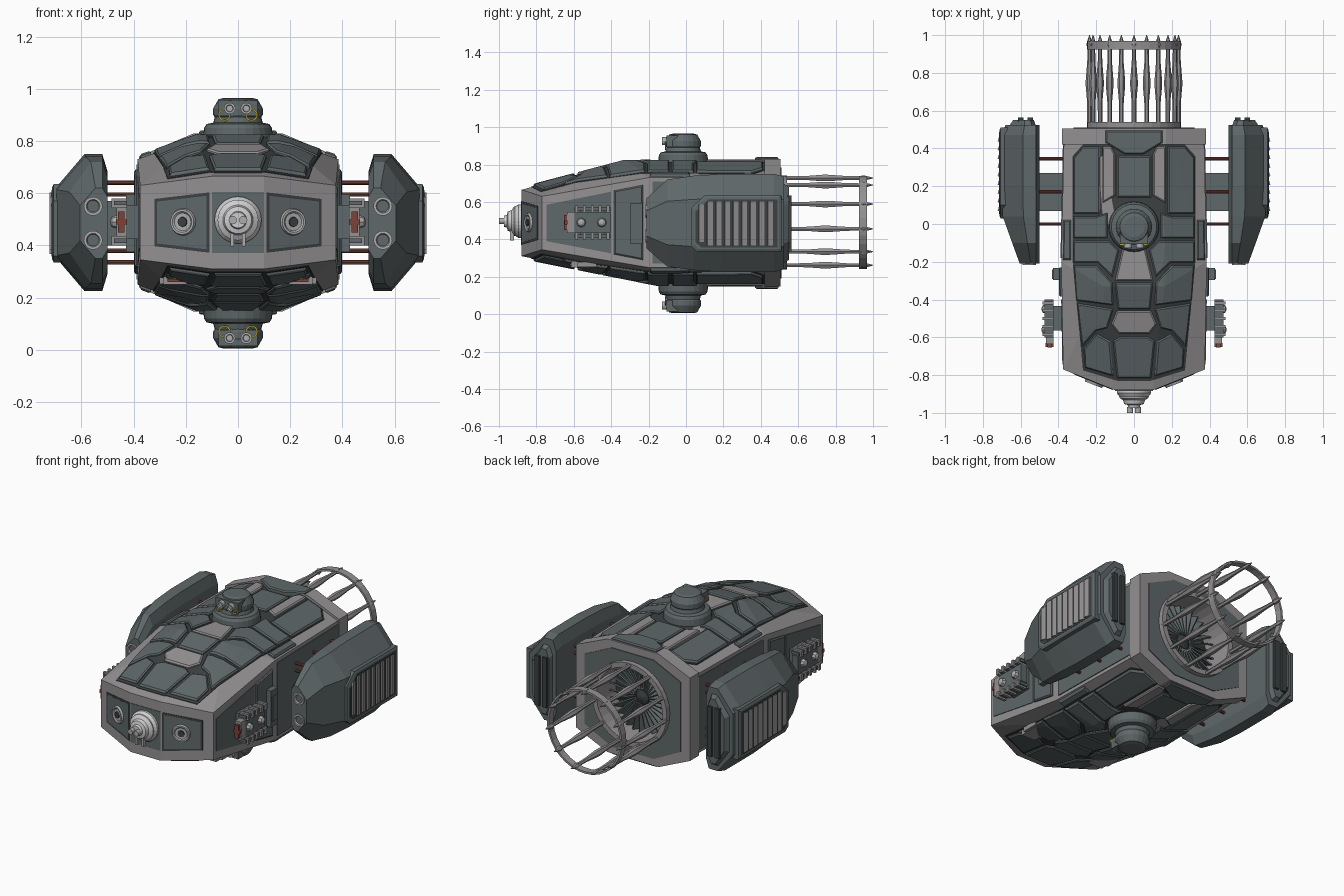
import bpy, bmesh, math
from mathutils import Vector, Matrix
from mathutils.bvhtree import BVHTree

if "Cube" in bpy.data.objects:
    bpy.data.objects.remove(bpy.data.objects["Cube"])

def material(name, rgb):
    m = bpy.data.materials.new(name)
    m.diffuse_color = (*rgb, 1)
    m.use_nodes = True
    m.node_tree.nodes["Principled BSDF"].inputs["Base Color"].default_value = m.diffuse_color
    return m

FRAME = material("frame_grey", (.30, .285, .29))
SLATE = material("slate_panel", (.115, .138, .143))
DARK = material("groove_dark", (.045, .052, .053))
STEEL = material("light_steel", (.42, .42, .42))
SILVER = material("silver", (.62, .62, .62))
RUST = material("rust_red", (.20, .055, .04))
YELLOW = material("yellow", (.55, .45, .03))

def finish(bm, name, mat, mirror=False, recalc=True):
    if recalc:
        bmesh.ops.recalc_face_normals(bm, faces=bm.faces[:])
    if mirror:
        new = bmesh.ops.duplicate(bm, geom=bm.verts[:] + bm.edges[:] + bm.faces[:])["geom"]
        for v in new:
            if isinstance(v, bmesh.types.BMVert):
                v.co.x *= -1
        bmesh.ops.reverse_faces(bm, faces=[f for f in new if isinstance(f, bmesh.types.BMFace)])
    me = bpy.data.meshes.new(name)
    bm.to_mesh(me)
    bm.free()
    me.materials.append(mat)
    ob = bpy.data.objects.new(name, me)
    bpy.context.collection.objects.link(ob)
    return ob

def boxes(name, items, mat, mirror=False):
    """items: (centre, size, optional z rotation)"""
    bm = bmesh.new()
    for c, s, *r in items:
        bmesh.ops.create_cube(bm, size=1, matrix=Matrix.Translation(c) @ Matrix.Rotation(r[0] if r else 0, 4, 'Z') @ Matrix.Diagonal((*s, 1)))
    return finish(bm, name, mat, mirror)

def lathe(name, prof, mat, places, d=(0, 0, 1), seg=24, closed=False, mirror=False):
    """Turn (radius, height) profile about direction d at each place."""
    bm = bmesh.new()
    rot = Vector(d).to_track_quat('Z', 'Y')
    for p in places:
        rings = [[bm.verts.new(Vector(p) + rot @ Vector((r * math.cos(a), r * math.sin(a), h)))
                  for a in (2 * math.pi * i / seg for i in range(seg))] for r, h in prof]
        n = len(rings)
        for k in range(n if closed else n - 1):
            A, B = rings[k], rings[(k + 1) % n]
            for i in range(seg):
                j = (i + 1) % seg
                bm.faces.new((A[i], A[j], B[j], B[i]))
        if not closed:
            bm.faces.new(rings[0])
            bm.faces.new(rings[-1])
    return finish(bm, name, mat, mirror)

def loft(name, secs, mat, mirror=False):
    bm = bmesh.new()
    rings = [[bm.verts.new(p) for p in s] for s in secs]
    for A, B in zip(rings, rings[1:]):
        for i in range(len(A)):
            j = (i + 1) % len(A)
            bm.faces.new((A[i], A[j], B[j], B[i]))
    bm.faces.new(rings[0])
    bm.faces.new(rings[-1])
    return finish(bm, name, mat, mirror)

# Main hull, a faceted wedge
half = [(.1, -.88, .665), (.1, -.88, .31), (.375, -.77, .63), (.375, -.77, .345), (.385, -.2, .73), (.385, -.2, .25),
        (.16, -.33, .81), (.16, -.15, .165), (.37, .5, .73), (.37, .5, .25), (.16, .5, .81), (.16, .5, .165)]
bm = bmesh.new()
for x, y, z in half:
    bm.verts.new((x, y, z))
    bm.verts.new((-x, y, z))
bmesh.ops.convex_hull(bm, input=bm.verts[:])
bmesh.ops.dissolve_limit(bm, angle_limit=.01, verts=bm.verts[:], edges=bm.edges[:])
bm.normal_update()
bvh = BVHTree.FromBMesh(bm)
hull_edges = [(e.verts[0].co.copy(), e.verts[1].co - e.verts[0].co) for e in bm.edges]
hull = finish(bm, "hull", FRAME)

def plate(name, pts, d, t, mat, mirror=True):
    """Armour plate: flat outline projected along d on to the hull, then thickened."""
    d = Vector(d)
    a = max(range(3), key=lambda i: abs(d[i]))
    u, v = [i for i in range(3) if i != a]
    bm = bmesh.new()
    vs = []
    for p in pts:
        co = Vector((0, 0, 0))
        co[a], co[u], co[v] = d[a] * 3, p[0], p[1]
        vs.append(bm.verts.new(co))
    bm.faces.new(vs)
    for co, ed in hull_edges:
        n = ed.cross(d)
        if n.length > 1e-3:
            bmesh.ops.bisect_plane(bm, geom=bm.verts[:] + bm.edges[:] + bm.faces[:], dist=1e-5, plane_co=co, plane_no=n)
    for w in bm.verts:
        w.co = bvh.ray_cast(w.co, -d)[0] or bvh.find_nearest(w.co)[0]
    bmesh.ops.dissolve_limit(bm, angle_limit=.02, verts=bm.verts[:], edges=bm.edges[:])
    bm.normal_update()
    if sum((f.normal * f.calc_area() for f in bm.faces), Vector()).dot(d) < 0:
        bmesh.ops.reverse_faces(bm, faces=bm.faces[:])
    ext = bmesh.ops.extrude_face_region(bm, geom=bm.faces[:])["geom"]
    for w in ext:
        if isinstance(w, bmesh.types.BMVert):
            w.co += d * t
    top = [f for f in ext if isinstance(f, bmesh.types.BMFace)]
    bm.normal_update()
    if t > .006:
        bmesh.ops.inset_region(bm, faces=top, thickness=.007, depth=.006, use_even_offset=True)
    return finish(bm, name, mat, mirror, recalc=False)

# Roof and belly armour
field = [(.09, -.83), (.27, -.775), (.325, -.2), (.325, .36), (.27, .42), (-.27, .42),
         (-.325, .36), (-.325, -.2), (-.27, -.775), (-.09, -.83)]
side_panels = [
    [(.11, -.805), (.26, -.76), (.265, -.66), (.2, -.58), (.125, -.62)],
    [(.14, -.55), (.2, -.565), (.275, -.65), (.3, -.42), (.11, -.45)],
    [(.11, -.43), (.305, -.405), (.318, -.22), (.2, -.22), (.115, -.31)],
    [(.08, -.14), (.115, -.28), (.19, -.205), (.32, -.205), (.32, -.09), (.13, -.09)],
    [(.14, -.075), (.32, -.075), (.32, .04), (.2, .04), (.14, .06)],
    [(.18, .055), (.32, .055), (.32, .35), (.27, .41), (.18, .41)],
    [(.333, -.19), (.375, -.19), (.372, .02), (.333, .02)]]
strip = [(.1, .15), (.168, .11), (.168, .41), (.12, .41), (.1, .37)]
def sym(pts):
    return pts + [(-x, y) for x, y in reversed(pts)]
centre = [("nose_panel", [(.09, -.815), (.11, -.62), (.07, -.595)], SLATE),
          ("window_panel", [(.08, -.58), (.12, -.53), (.09, -.46)], FRAME),
          ("middle_panel", [(.085, -.45), (.1, -.31)], SLATE),
          ("collar_panel", [(.1, -.3), (.06, -.13)], FRAME),
          ("spine_panel", [(.09, .14), (.09, .36)], SLATE),
          ("tail_panel", [(.05, .37), (.15, .43), (.15, .495)], SLATE)]
for tag, d in (("roof", (0, 0, 1)), ("belly", (0, 0, -1))):
    plate(tag + "_grooves", field, d, .003, DARK, False)
    for i, p in enumerate(side_panels):
        plate(f"{tag}_side_panel_{i}", p, d, .009, SLATE)
    plate(tag + "_strip", strip, d, .012, FRAME)
    for nm, p, m in centre:
        if tag == "belly" and nm in ("window_panel", "collar_panel"):
            m = SLATE
        plate(f"{tag}_{nm}", sym(p), d, .024 if nm == "tail_panel" else .009, m, False)

# Flank and front panels
plate("flank_front_panel", [(-.745, .585), (-.4, .655), (-.4, .325), (-.745, .39)], (1, 0, 0), .004, SLATE)
plate("flank_mid_panel", [(-.385, .66), (-.23, .69), (-.23, .29), (-.385, .32)], (1, 0, 0), .008, SLATE)
plate("flank_rear_panel", [(-.18, .71), (.42, .71), (.42, .27), (-.18, .27)], (1, 0, 0), .005, SLATE)
plate("front_bay", [(.11, .603), (.32, .578), (.32, .397), (.11, .372)], (0, -1, 0), .003, DARK)
plate("front_bay_plate", [(.12, .59), (.31, .568), (.31, .407), (.12, .385)], (0, -1, 0), .004, SLATE)
plate("front_centre_plate", sym([(.1, .605), (.1, .37)]), (0, -1, 0), .003, SLATE, False)
lathe("front_lamp", [(.052, 0), (.048, .012), (.04, .012), (.034, .006)], STEEL, [(.21, -.84, .49)], (.36, -.93, 0), mirror=True)
lathe("front_lamp_eye", [(.02, 0), (.018, .012)], DARK, [(.21, -.84, .49)], (.36, -.93, 0), 16, mirror=True)

# Nose gun
lathe("nose_ball", [(.09, 0), (.09, .018), (.078, .035), (.078, .042), (.058, .055), (.052, .075), (.034, .08), (.03, .095)],
      SILVER, [(0, -.878, .497)], (0, -1, 0), 28)
lathe("nose_barrels", [(.012, 0), (.012, .03), (.016, .03), (.016, .06)], STEEL, [(.02, -.94, .497), (-.02, -.94, .497)], (0, -1, 0), 12)
boxes("nose_struts", [((.022, -.93, .45), (.014, .02, .11))], STEEL, True)

# Rear frame, with the engine well cut through it
def octagon(y, w, za, zb, wt, z0, z1):
    return [(w, y, za), (w, y, zb), (wt, y, z1), (-wt, y, z1), (-w, y, zb), (-w, y, za), (-wt, y, z0), (-wt, y, z0 + 0)][:7] + [(wt, y, z0)]
rear = loft("rear_frame", [octagon(y, .38, .24, .74, .17, .147, .829) for y in (.42, .505)], FRAME)
back = loft("back_plate", [octagon(y, .32, .28, .70, .14, .19, .785) for y in (.49, .51)], SLATE)
cutter = lathe("engine_cutter", [(.222, 0), (.222, .4)], DARK, [(0, .3, .49)], (0, 1, 0), 32)
cutter.hide_render = True
cutter.hide_viewport = True
for ob in (hull, rear, back):
    mod = ob.modifiers.new("engine_well", 'BOOLEAN')
    mod.operation, mod.object, mod.solver = 'DIFFERENCE', cutter, 'EXACT'

# Engine, fan and cage
C = (0, 0, .49)
lathe("engine_collar", [(.25, .495), (.25, .54), (.22, .54), (.215, .33), (.225, .33), (.225, .495)], FRAME, [C], (0, 1, 0), 32, True)
lathe("engine_floor", [(.22, .34), (.22, .36), (.07, .38), (.04, .42), (.01, .43)], DARK, [C], (0, 1, 0), 32)
bm = bmesh.new()
for i in range(30):
    bmesh.ops.create_cube(bm, size=1, matrix=Matrix.Translation(C) @ Matrix.Rotation(math.tau * i / 30, 4, 'Y') @
                          Matrix.Translation((0, .40, .13)) @ Matrix.Rotation(.5, 4, 'Z') @ Matrix.Diagonal((.008, .06, .165, 1)))
finish(bm, "fan_blades", SLATE)
ring = [(0.238 * math.sin(math.tau * i / 11), 0, .49 + .238 * math.cos(math.tau * i / 11)) for i in range(11)]
lathe("cage_bars", [(.012, .52), (.012, .6), (.013, .65), (.02, .73), (.02, .76), (.012, .86), (.011, .93), (.017, .95), (.002, 1.0)],
      FRAME, ring, (0, 1, 0), 6)
lathe("cage_ring", [(.25, .925), (.25, .968), (.238, .968), (.238, .925)], FRAME, [C], (0, 1, 0), 33, True)

# Turrets above and below
def flip(p, top):
    return p if top else (p[0], p[1], .97 - p[2])
for top in (True, False):
    tag, d, s = ("top", (0, 0, 1), 1) if top else ("bottom", (0, 0, -1), -1)
    lathe(tag + "_turret_base", [(.135, 0), (.13, .05), (.12, .065), (.095, .07), (.088, .095)], SLATE,
          [flip((0, -.015, .80), top)], d, 28)
    lathe(tag + "_turret_head", [(.082, 0), (.095, .02), (.095, .045), (.075, .08), (.055, .085)], SLATE,
          [flip((0, -.015, .88), top)], d, 20)
    boxes(tag + "_turret_mantle", [(flip((0, -.06, .925), top), (.15, .09, .06))], SLATE)
    lathe(tag + "_turret_guns", [(.022, 0), (.022, .05), (.014, .05), (.012, .04)], STEEL,
          [flip((.032, -.078, .925), top)], (0, -1, 0), 14, mirror=True)
    lathe(tag + "_turret_yellow", [(.024, 0), (.024, .006), (.018, .006), (.018, 0)], YELLOW,
          [flip((.052, -.107, .9), top)], (0, -1, 0), 14, True, True)

# Side pods
def pod(y, xo, z0, z1, xi=.5):
    c, h, xm = (z0 + z1) / 2, (z1 - z0) / 2, xi + (xo - xi) * .44
    up = [(xi, y, c + .75 * h), (xi + .02, y, c + h), (xm, y, c + h), (xo, y, c + .5 * h)]
    return up + [(x, y, 2 * c - z) for x, y, z in reversed(up)]
loft("pod", [pod(-.21, .605, .35, .62), pod(-.10, .645, .255, .72), pod(.04, .695, .235, .74), pod(.2, .70, .225, .75),
             pod(.47, .70, .225, .75), pod(.525, .68, .24, .735)], SLATE, True)
loft("pod_tail_cap", [pod(.52, .66, .27, .70, .52), pod(.55, .64, .29, .68, .53)], SLATE, True)
boxes("pod_tail_studs", [((x, .553, .485), (.03, .02, .3)) for x in (.55, .60)], DARK, True)
def vent(x, g):
    return [(x, .03 + g, .36 + g), (x, .03 + g, .57 - g), (x, .1 + g, .635 - g), (x, .51 - g, .635 - g), (x, .51 - g, .335 + g), (x, .06 + g, .335 + g)]
loft("pod_vent_frame", [vent(.67, 0), vent(.706, 0), vent(.712, .012)], SLATE, True)
loft("pod_vent_bed", [vent(.70, .022), vent(.7135, .022)], DARK, True)
boxes("pod_vent_slats", [((.711, .085 + .046 * i, .485), (.012, .036, .2 if i == 0 else .235), .3) for i in range(9)], FRAME, True)
lathe("pod_lamps", [(.036, 0), (.036, .012), (.026, .012), (.022, .004)], STEEL, [(.555, -.205, z) for z in (.42, .55)], (0, -1, 0), 20, mirror=True)

# Pod pylons and struts
boxes("pylon", [((.44, .17, .485), (.16, .2, .17))], SLATE, True)
lathe("pod_struts", [(.009, 0), (.009, .17)], RUST, [(.35, y, z) for y in (0, .17, .345) for z in (.335, .38, .595, .64)],
      (1, 0, 0), 10, mirror=True)

# Flank guns
boxes("flank_door", [((.40, -.265, .485), (.06, .065, .22)), ((.42, -.265, .485), (.03, .05, .15))], SLATE, True)
boxes("flank_gun_mount", [((.40, -.5, .49), (.06, .13, .13))], SLATE, True)
boxes("flank_gun_body", [((.445, -.5, .49), (.04, .19, .11)), ((.45, -.5, .562), (.05, .2, .016)), ((.45, -.5, .418), (.05, .2, .016))], SLATE, True)
boxes("flank_gun_pegs", [((.455, -.585 + .042 * i, z), (.06, .016, .036)) for i in range(5) for z in (.418, .562)], FRAME, True)
lathe("flank_gun_knobs", [(.026, 0), (.02, .02), (.008, .026)], STEEL, [(.463, y, .49) for y in (-.56, -.45)], (1, 0, 0), 8, mirror=True)
boxes("flank_gun_front", [((.445, -.615, .49), (.04, .04, .11))], FRAME, True)
boxes("flank_gun_tips", [((.447, -.635, .49), (.024, .035, .08)), ((.447, -.64, .49), (.042, .02, .02))], RUST, True)

# Belly lamps
boxes("belly_lamp", [((.24, -.53, .265), (.09, .17, .03)), ((.24, -.53, .265), (.12, .1, .026))], FRAME, True)
boxes("belly_lamp_core", [((.24, -.612, .265), (.06, .02, .012))], RUST, True)
